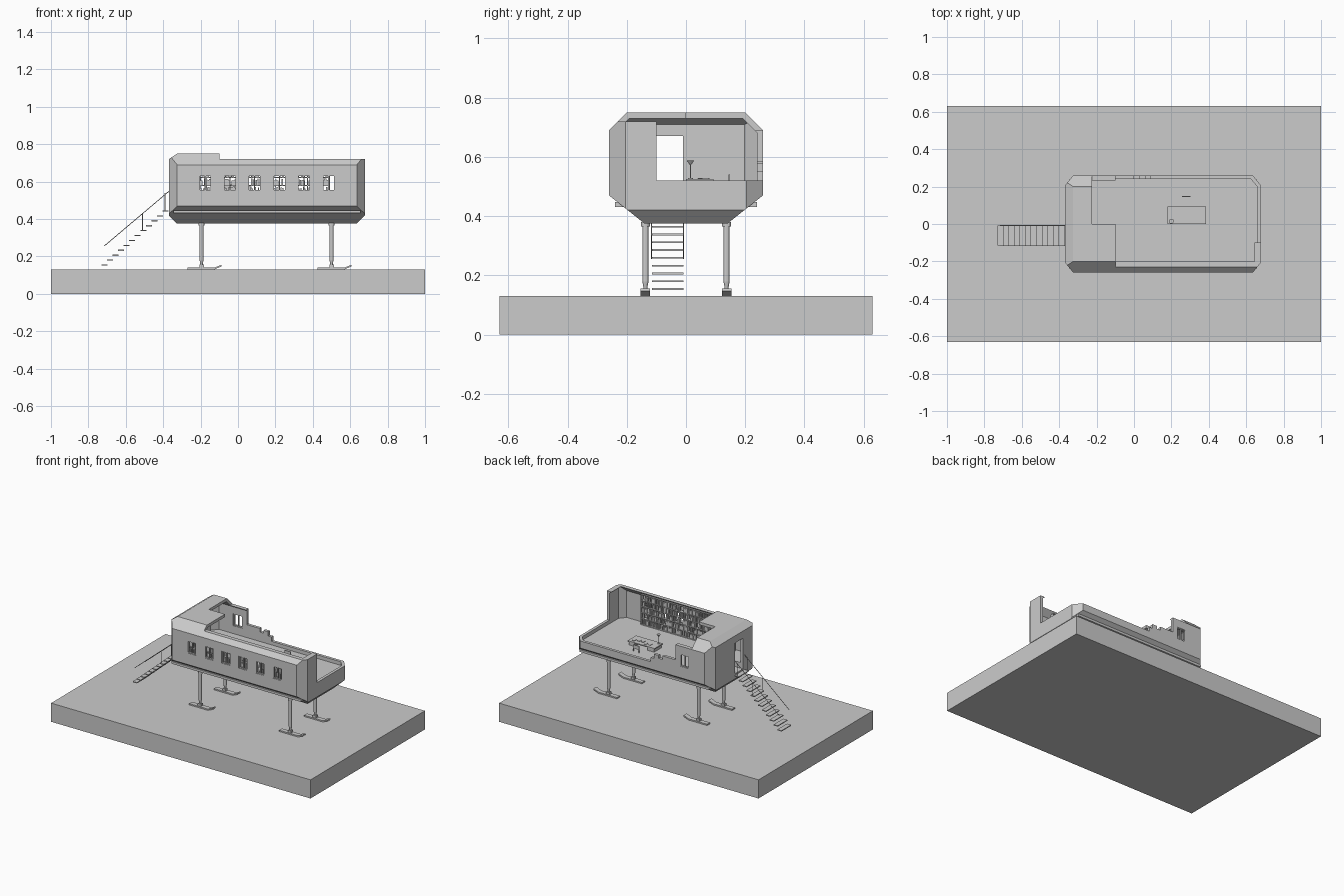
import bpy, bmesh, random
from mathutils import Vector

if "Cube" in bpy.data.objects:
    bpy.data.objects.remove(bpy.data.objects["Cube"])

random.seed(4)
FLOOR = 0.455


def finish(bm, name):
    bmesh.ops.recalc_face_normals(bm, faces=bm.faces)
    me = bpy.data.meshes.new(name)
    bm.to_mesh(me)
    bm.free()
    ob = bpy.data.objects.new(name, me)
    bpy.context.collection.objects.link(ob)
    return ob


def add_box(bm, x0, x1, y0, y1, z0, z1):
    vs = bmesh.ops.create_cube(bm, size=1)['verts']
    for v in vs:
        v.co = Vector((x1 if v.co.x > 0 else x0, y1 if v.co.y > 0 else y0, z1 if v.co.z > 0 else z0))


def boxes(name, *lims):
    bm = bmesh.new()
    for l in lims:
        add_box(bm, *l)
    return finish(bm, name)


def add_rod(bm, a, b, r1, r2=None, n=12):
    a, b = Vector(a), Vector(b)
    d = b - a
    vs = bmesh.ops.create_cone(bm, cap_ends=True, segments=n, radius1=r1,
                               radius2=r1 if r2 is None else r2, depth=d.length)['verts']
    q = Vector((0, 0, 1)).rotation_difference(d)
    for v in vs:
        v.co = q @ v.co + (a + b) / 2


def hull(name, t, z_floor=None):
    """Chamfered cabin volume, every plane moved inward by t."""
    bm = bmesh.new()
    add_box(bm, -0.37 + t, 0.68 - t, -0.26 + t, 0.26 - t, 0.375 + t, 0.75 - t)
    planes = []
    for s in (-1, 1):
        planes.append(((0, s * 0.26, 0.47), (0, s * 0.095, -0.12)))   # lower sides
        planes.append(((0, s * 0.26, 0.69), (0, s, 1)))               # roof sides
        for x, e in ((-0.37, -1), (0.68, 1)):
            planes.append(((x, s * 0.205, 0), (e * 0.055, s * 0.045, 0)))  # plan corners
    for x, e in ((-0.37, -1), (0.68, 1)):
        planes.append(((x, 0, 0.42), (e, 0, -1)))                     # lower ends
        planes.append(((x, 0, 0.72), (e * 0.03, 0, 0.045)))           # roof ends
    planes = [(Vector(p), Vector(n).normalized()) for p, n in planes]
    if z_floor:
        planes.append((Vector((0, 0, z_floor + t)), Vector((0, 0, -1))))
    for p, n in planes:
        r = bmesh.ops.bisect_plane(bm, geom=bm.verts[:] + bm.edges[:] + bm.faces[:], dist=1e-6,
                                   plane_co=p - n * t, plane_no=n, clear_outer=True)
        cut = [g for g in r['geom_cut'] if isinstance(g, bmesh.types.BMEdge)]
        if cut:
            bmesh.ops.holes_fill(bm, edges=[e for e in bm.edges if e.is_boundary], sides=0)
    return finish(bm, name)


def subtract(ob, cutter):
    m = ob.modifiers.new("cut", 'BOOLEAN')
    m.operation = 'DIFFERENCE'
    m.solver = 'EXACT'
    m.object = cutter
    bpy.context.view_layer.objects.active = ob
    bpy.ops.object.modifier_apply(modifier=m.name)
    bpy.data.objects.remove(cutter)


# ground slab
boxes("ground_slab", (-1, 1, -0.63, 0.63, 0, 0.13))

# cabin shell with open cutaway roof, back and end
WINDOWS = [-0.175 + 0.132 * i for i in range(6)]
shell = hull("cabin_shell", 0)
subtract(shell, hull("inner", 0.02, FLOOR - 0.02 + 0.02))
cuts = [
    (-0.1, 1, -1, 1, 0.72, 1),                # roof
    (-0.225, -0.05, 0, 1, 0.69, 1.1),         # roof notch
    (0.6, 1.1, -0.1, 1, 0.52, 1.2),           # right end
    (0.09, 0.7, 0.1, 1.1, 0.52, 1.15),        # broken back wall
    (0.065, 0.12, 0.1, 1.1, 0.55, 1.25),
    (0.02, 0.1, 0.1, 1.1, 0.58, 1.3),
    (0.0, 0.03, 0.1, 1.1, 0.56, 1.35),
    (-0.1, 0.01, 0.1, 1.1, 0.585, 1.4),
    (-0.5, -0.3, -0.1, -0.01, FLOOR + 0.001, 0.67),   # door
    (-0.205, -0.135, 0.2, 0.3, 0.55, 0.635),          # back window
]
cuts += [(x - 0.034, x + 0.034, -0.3, -0.232, 0.55, 0.635) for x in WINDOWS]
for c in cuts:
    subtract(shell, boxes("cutter", c))

# window bars
bm = bmesh.new()
for x, y in [(x, -0.25) for x in WINDOWS] + [(-0.17, 0.25)]:
    add_box(bm, x - 0.003, x + 0.003, y - 0.005, y + 0.005, 0.55, 0.635)
    for s in (-1, 1):
        xe = x + s * 0.032
        add_box(bm, xe - 0.003, xe + 0.003, y - 0.007, y + 0.007, 0.55, 0.635)
    for z in (0.552, 0.633):
        add_box(bm, x - 0.034, x + 0.034, y - 0.007, y + 0.007, z - 0.003, z + 0.003)
finish(bm, "window_frames")

# side rails along the lower hull
boxes("side_rails", *[(-0.345, 0.655, min(s * 0.2, s * 0.24), max(s * 0.2, s * 0.24), 0.431, 0.447)
                      for s in (-1, 1)])

# legs with skis
SKI = [(-0.075, 0.131), (0.07, 0.131), (0.108, 0.147), (0.106, 0.155), (0.068, 0.14), (-0.075, 0.14)]
for lx in (-0.195, 0.5):
    for ly in (-0.137, 0.137):
        bm = bmesh.new()
        add_rod(bm, (lx, ly, 0.18), (lx, ly, 0.365), 0.0105)
        add_rod(bm, (lx, ly, 0.155), (lx, ly, 0.18), 0.006, 0.0105)
        add_rod(bm, (lx, ly, 0.365), (lx, ly, 0.38), 0.015)
        add_box(bm, lx - 0.012, lx + 0.012, ly - 0.011, ly + 0.011, 0.139, 0.156)
        finish(bm, "leg")
        bm = bmesh.new()
        f = bm.faces.new([bm.verts.new((lx + x, ly - 0.016, z)) for x, z in SKI])
        r = bmesh.ops.extrude_face_region(bm, geom=[f])
        bmesh.ops.translate(bm, vec=(0, 0.032, 0), verts=[v for v in r['geom'] if isinstance(v, bmesh.types.BMVert)])
        finish(bm, "ski")

# stairs and handrails
bm = bmesh.new()
for i in range(12):
    x, z = -0.715 + 0.0298 * i, 0.154 + 0.0263 * i
    add_box(bm, x - 0.016, x + 0.016, -0.115, -0.008, z - 0.003, z + 0.003)
finish(bm, "stair_treads")
bm = bmesh.new()
for y in (-0.116, -0.008):
    add_rod(bm, (-0.715, y, 0.256), (-0.365, y, 0.552), 0.002, n=8)
    for x, z in ((-0.51, 0.335), (-0.39, 0.442)):
        add_rod(bm, (x, y, z), (x, y, z + 0.096), 0.002, n=8)
finish(bm, "handrails")

# bookcase on the front wall
X0, X1, Z1, ROWS, COLS = -0.22, 0.49, 0.705, 6, 6
YB, YF = -0.228, -0.203
row_h, col_w = (Z1 - FLOOR) / ROWS, (X1 - X0) / COLS
case, books = bmesh.new(), bmesh.new()
for r in range(ROWS + 1):
    z = FLOOR + r * row_h
    yb = YB if r else -0.21
    add_box(case, X0, X1, yb, YF, z - 0.002, z + 0.002)
for c in range(COLS + 1):
    x = X0 + c * col_w
    add_box(case, x - 0.0025, x + 0.0025, YB, YF, FLOOR, Z1)
for r in range(ROWS):
    for c in range(COLS):
        x, end = X0 + c * col_w + 0.004, X0 + (c + 1) * col_w - 0.004
        z = FLOOR + r * row_h + 0.002
        while x < end - 0.01:
            w = random.uniform(0.005, 0.01)
            if random.random() < 0.72:
                add_box(books, x, x + w, -0.223, YF - random.uniform(0.002, 0.007),
                        z, z + row_h * random.uniform(0.55, 0.85))
            x += w + 0.0005
finish(case, "bookcase")
finish(books, "books")

# desk with drawers and papers
boxes("desk", (0.178, 0.385, 0.0, 0.093, 0.518, 0.525),
      (0.185, 0.235, 0.006, 0.087, FLOOR, 0.518),
      (0.335, 0.378, 0.006, 0.087, FLOOR, 0.518),
      (0.235, 0.335, 0.008, 0.014, 0.475, 0.518))
bm = bmesh.new()
for i in range(5):
    x, y = 0.225 + 0.03 * i, random.uniform(0.03, 0.06)
    add_box(bm, x, x + 0.018, y, y + 0.022, 0.525, 0.527 + 0.001 * (i % 3))
finish(bm, "papers")

# chair
bm = bmesh.new()
add_box(bm, 0.255, 0.305, 0.1, 0.15, 0.488, 0.494)
for x in (0.257, 0.299):
    for y in (0.102, 0.144):
        add_box(bm, x, x + 0.004, y, y + 0.004, FLOOR, 0.488)
    add_box(bm, x, x + 0.004, 0.144, 0.149, 0.494, 0.54)
add_box(bm, 0.257, 0.303, 0.144, 0.149, 0.515, 0.54)
finish(bm, "chair")

# desk lamp with flared shade
bm = bmesh.new()
add_rod(bm, (0.2, 0.015, 0.525), (0.2, 0.015, 0.528), 0.009, n=16)
add_rod(bm, (0.2, 0.015, 0.528), (0.2, 0.015, 0.574), 0.0015, n=8)
add_rod(bm, (0.2, 0.015, 0.573), (0.2, 0.015, 0.588), 0.002, 0.013, n=16)
finish(bm, "desk_lamp")
